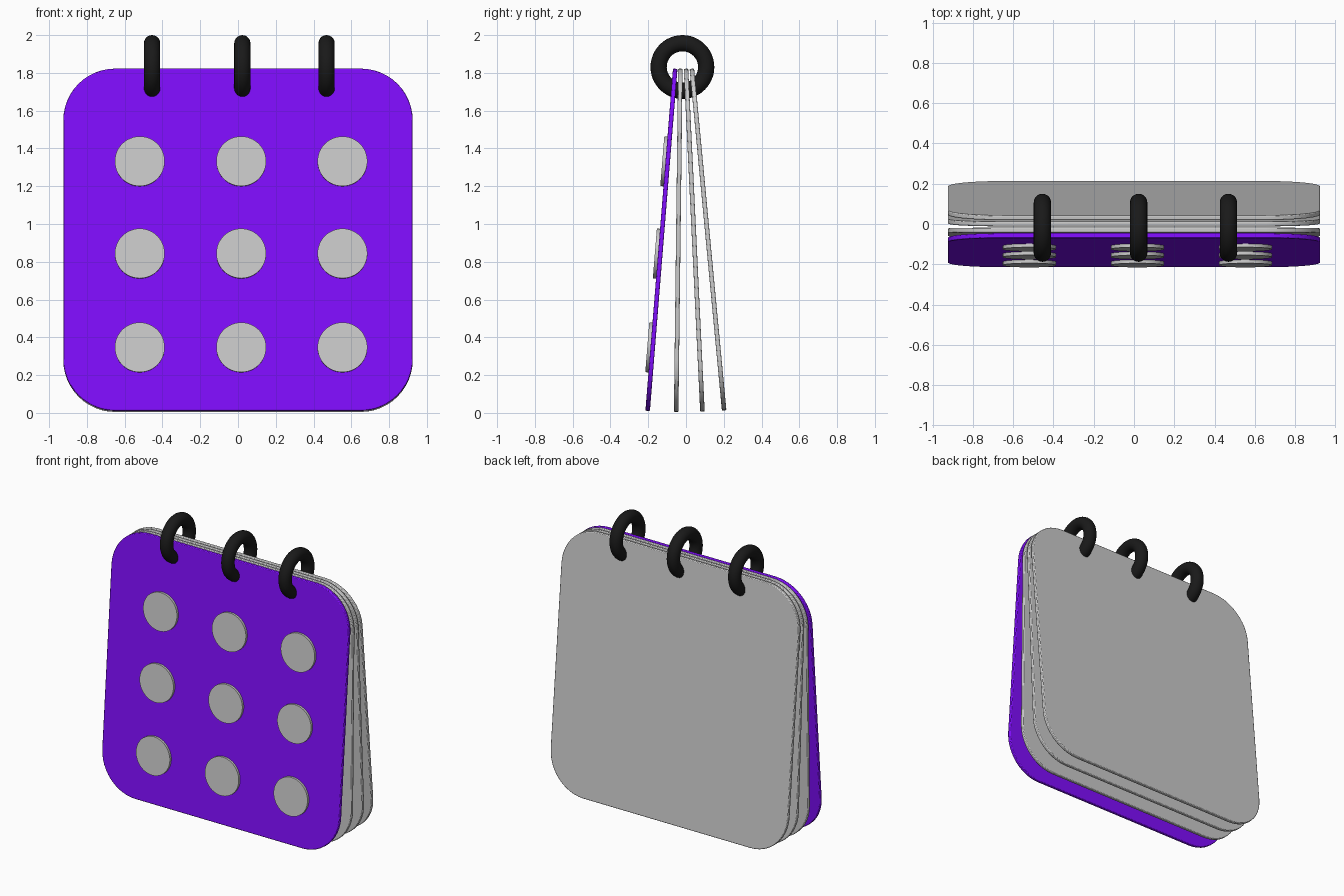
import bpy, bmesh, math
from mathutils import Matrix, Vector

if "Cube" in bpy.data.objects:
    bpy.data.objects.remove(bpy.data.objects["Cube"])

W, H, T, R = 1.85, 1.817, 0.024, 0.275   # sheet width, height, thickness, corner radius
TOP = 1.822


def material(name, color):
    m = bpy.data.materials.new(name)
    m.diffuse_color = color
    m.use_nodes = True
    m.node_tree.nodes["Principled BSDF"].inputs["Base Color"].default_value = m.diffuse_color
    return m


def finish(ob, mat=None):
    if mat:
        ob.data.materials.append(mat)
    bpy.ops.object.select_all(action='DESELECT')
    ob.select_set(True)
    bpy.context.view_layer.objects.active = ob
    bpy.ops.object.shade_smooth_by_angle(angle=math.radians(35))


def sheet(name, y_top, y_bottom, mat=None):
    """Rounded square hanging from its top edge, tilted about x."""
    bm = bmesh.new()
    corners = [(W/2 - R, -R, 0), (-W/2 + R, -R, 90),
               (-W/2 + R, -H + R, 180), (W/2 - R, -H + R, 270)]
    verts = []
    for cx, cz, start in corners:
        for i in range(13):
            a = math.radians(start + i * 7.5)
            verts.append(bm.verts.new((cx + R*math.cos(a), -T/2, cz + R*math.sin(a))))
    face = bm.faces.new(verts)
    ext = bmesh.ops.extrude_face_region(bm, geom=[face])
    bmesh.ops.translate(bm, vec=(0, T, 0),
                        verts=[v for v in ext['geom'] if isinstance(v, bmesh.types.BMVert)])
    bmesh.ops.recalc_face_normals(bm, faces=bm.faces)
    me = bpy.data.meshes.new(name)
    bm.to_mesh(me)
    bm.free()
    ob = bpy.data.objects.new(name, me)
    bpy.context.collection.objects.link(ob)
    tilt = math.asin((y_bottom - y_top) / H)
    mw = Matrix.Translation((0, y_top, TOP)) @ Matrix.Rotation(tilt, 4, 'X')
    ob.matrix_world = mw
    finish(ob, mat)
    bev = ob.modifiers.new("soft_edge", 'BEVEL')
    bev.width, bev.segments, bev.limit_method = 0.005, 2, 'ANGLE'
    bev.angle_limit = math.radians(40)
    return mw, tilt


purple = material("purple", (0.22, 0.004, 1.0, 1))
black = material("black", (0.01, 0.01, 0.01, 1))

# Cover and inner pages, fanned out from the rings
cover, tilt = sheet("front_cover", -0.057, -0.203, purple)
for i, (yt, yb) in enumerate([(-0.030, -0.052), (0.0, 0.087), (0.031, 0.202)]):
    sheet(f"page_{i + 1}", yt, yb)

# Grid of dots on the cover
for r, z in enumerate((1.33, 0.842, 0.345)):
    for c, x in enumerate((-0.52, 0.017, 0.553)):
        local = Vector((x, -T/2 - 0.005, -(TOP - z) / math.cos(tilt)))
        bpy.ops.mesh.primitive_cylinder_add(vertices=48, radius=0.132, depth=0.024,
                                            location=cover @ local,
                                            rotation=(tilt + math.pi/2, 0, 0))
        ob = bpy.context.object
        ob.name = f"cover_dot_{r + 1}_{c + 1}"
        finish(ob)

# Binder rings
for i, x in enumerate((-0.455, 0.023, 0.469)):
    bpy.ops.mesh.primitive_torus_add(major_radius=0.126, minor_radius=0.043,
                                     major_segments=48, minor_segments=20,
                                     location=(x, -0.019, 1.831),
                                     rotation=(0, math.pi/2, 0))
    ob = bpy.context.object
    ob.name = f"binder_ring_{i + 1}"
    finish(ob, black)
